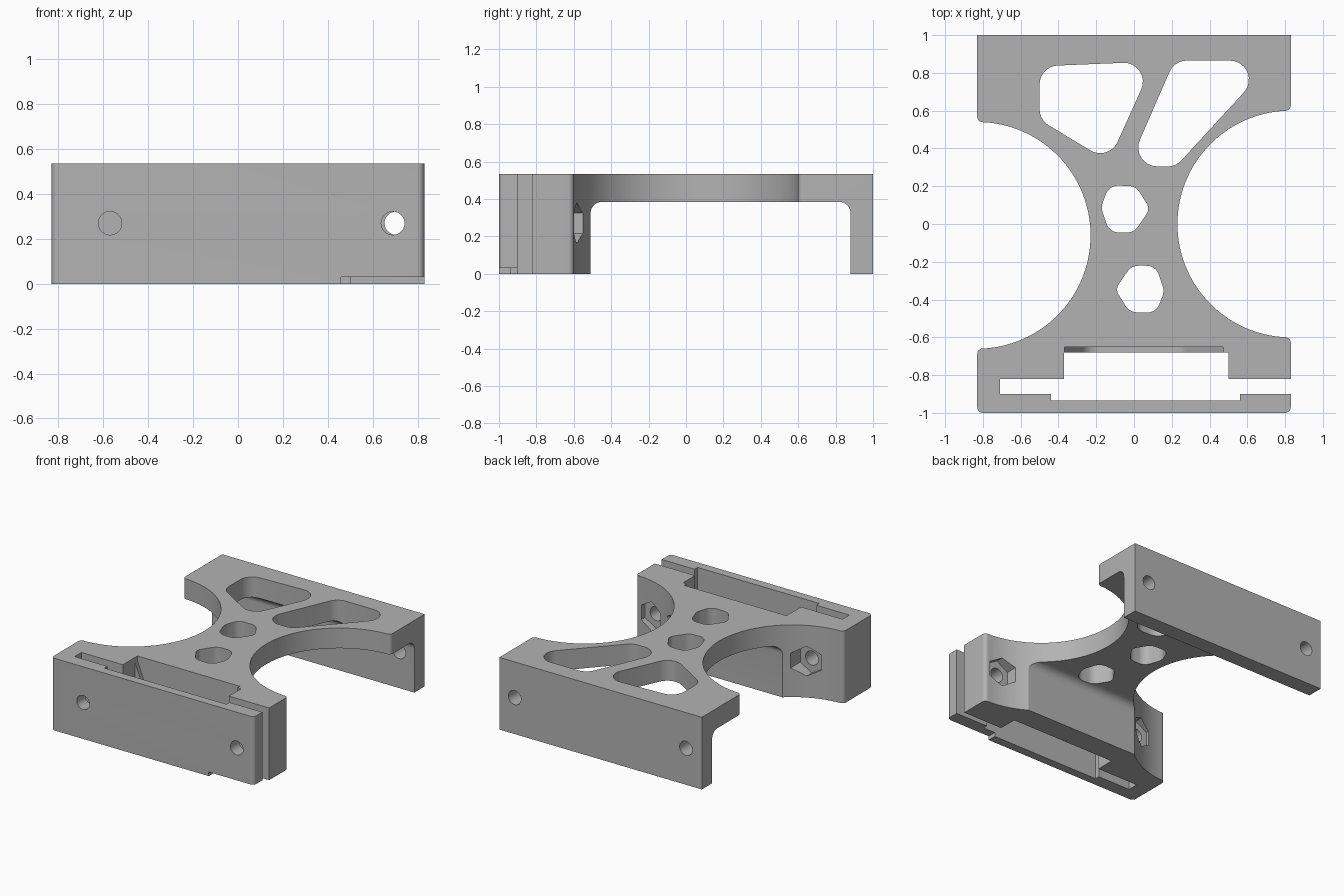
import bpy, math
from mathutils import Vector

if "Cube" in bpy.data.objects:
    bpy.data.objects.remove(bpy.data.objects["Cube"])

HEIGHT = 0.535
SIDE = 0.83

grey = bpy.data.materials.new("plain grey")
grey.use_nodes = True
colour = (0.45, 0.45, 0.45, 1)
grey.diffuse_color = colour
grey.node_tree.nodes["Principled BSDF"].inputs["Base Color"].default_value = colour


def rounded(corners, steps=8):
    """Fillet a closed polygon given as (u, v, radius)."""
    out = []
    for i, (u, v, r) in enumerate(corners):
        p = Vector((u, v))
        if r == 0:
            out.append(p)
            continue
        a = (Vector(corners[i - 1][:2]) - p).normalized()
        b = (Vector(corners[(i + 1) % len(corners)][:2]) - p).normalized()
        half = a.angle(b) / 2
        centre = p + (a + b).normalized() * (r / math.sin(half))
        start = p + a * (r / math.tan(half)) - centre
        end = p + b * (r / math.tan(half)) - centre
        sweep = start.angle_signed(end)
        for k in range(steps + 1):
            t = -sweep * k / steps
            out.append(centre + Vector((start.x * math.cos(t) - start.y * math.sin(t),
                                        start.x * math.sin(t) + start.y * math.cos(t))))
    return out


def arc(cx, cy, r, a0, a1, steps):
    angles = [math.radians(a0 + (a1 - a0) * k / steps) for k in range(steps + 1)]
    return [(cx + r * math.cos(a), cy + r * math.sin(a), 0) for a in angles]


def prism(name, profile, axis, low, high):
    """Extrude a closed 2D profile along the given axis."""
    place = {"X": lambda u, v, w: (w, u, v),
             "Y": lambda u, v, w: (u, w, v),
             "Z": lambda u, v, w: (u, v, w)}[axis]
    n = len(profile)
    verts = [place(p[0], p[1], w) for w in (low, high) for p in profile]
    faces = [tuple(range(n))[::-1], tuple(range(n, 2 * n))]
    faces += [(i, (i + 1) % n, n + (i + 1) % n, n + i) for i in range(n)]
    area = sum(profile[i - 1][0] * profile[i][1] - profile[i][0] * profile[i - 1][1] for i in range(n))
    if (area < 0) != (axis == "Y"):
        faces = [f[::-1] for f in faces]
    mesh = bpy.data.meshes.new(name)
    mesh.from_pydata(verts, [], faces)
    mesh.materials.append(grey)
    obj = bpy.data.objects.new(name, mesh)
    bpy.context.collection.objects.link(obj)
    return obj


def cut(target, cutter):
    cutter.hide_render = True
    bpy.context.view_layer.objects.active = target
    mod = target.modifiers.new("cut", 'BOOLEAN')
    mod.operation = 'DIFFERENCE'
    mod.solver = 'EXACT'
    mod.object = cutter
    bpy.ops.object.modifier_apply(modifier=mod.name)
    bpy.data.objects.remove(cutter)


# Waisted body with a round bite from each side
f = 0.03
outline = [(SIDE, 1, 0), (-SIDE, 1, 0), (-SIDE, 0.54, f)]
outline += arc(-SIDE, -0.06, 0.6, 85, -85, 56)
outline += [(-SIDE, -0.66, f), (-SIDE, -1, f), (SIDE, -1, f), (SIDE, -0.6, f)]
outline += arc(SIDE, 0, 0.6, 265, 95, 56) + [(SIDE, 0.6, f)]
bracket = prism("bracket_body", rounded(outline), "Z", 0, HEIGHT)

# Channel under the bridge
channel = [(-0.51, -0.1, 0), (0.88, -0.1, 0), (0.88, 0.385, 0.06), (-0.51, 0.385, 0.06)]
cut(bracket, prism("channel_cutter", rounded(channel), "X", -1, 1))

# Stepped slot behind the front wall
slot = [(-0.71, -0.82), (-0.71, -0.9), (-0.44, -0.9), (-0.44, -0.935), (0.56, -0.935), (0.56, -0.9),
        (0.9, -0.9), (0.9, -0.82), (0.5, -0.82), (0.5, -0.68), (-0.37, -0.68), (-0.37, -0.82)]
cut(bracket, prism("slot_cutter", slot, "Z", -0.1, 0.7))

# Shallow dished recess in the slot's rear wall
dish = [(0.47, 0.6, 0), (-0.369, 0.6, 0), (-0.369, 0.5, 0), (-0.25, 0.2, 0.1), (0.25, 0.2, 0.1), (0.47, 0.5, 0)]
cut(bracket, prism("recess_cutter", rounded(dish), "Y", -0.72, -0.65))

# Notch under the open end of the front wall
notch = [(0.46, -1.1), (0.9, -1.1), (0.9, -0.86), (0.46, -0.86)]
cut(bracket, prism("notch_cutter", notch, "Z", -0.1, 0.03))

# Lightening holes through the bridge
left_window = [(-0.5, 0.835, 0.1), (0.105, 0.86, 0.1), (-0.134, 0.331, 0.1), (-0.5, 0.552, 0.1)]
right_window = [(0.214, 0.865, 0.1), (0.736, 0.865, 0.1), (0.222, 0.305, 0.1), (-0.03, 0.305, 0.1)]
pebble = [(-0.13, 0.205, 0.07), (0.01, 0.2, 0.07), (0.085, 0.08, 0.05),
          (0, -0.045, 0.07), (-0.13, -0.045, 0.07), (-0.175, 0.09, 0.08)]
turned = [(-0.014 - x, -0.266 - y, r) for x, y, r in pebble]
for hole in (left_window, right_window, pebble, turned):
    cut(bracket, prism("hole_cutter", rounded(hole), "Z", 0.2, 0.7))

# Screw holes, with hexagonal nut pockets in the front block
for x, floor in ((-0.57, -0.66), (0.69, -0.64)):
    cut(bracket, prism("screw_cutter", arc(x, 0.27, 0.052, 0, 348.75, 31), "Y", -1.1, -0.4))
    cut(bracket, prism("nut_cutter", arc(x, 0.27, 0.11, 30, 330, 5), "Y", floor, -0.3))
for x in (-0.7, 0.705):
    cut(bracket, prism("screw_cutter", arc(x, 0.27, 0.052, 0, 348.75, 31), "Y", 0.7, 1.1))

bpy.ops.object.select_all(action='DESELECT')
bracket.select_set(True)
bpy.context.view_layer.objects.active = bracket
bpy.ops.object.shade_smooth_by_angle(angle=math.radians(25))
